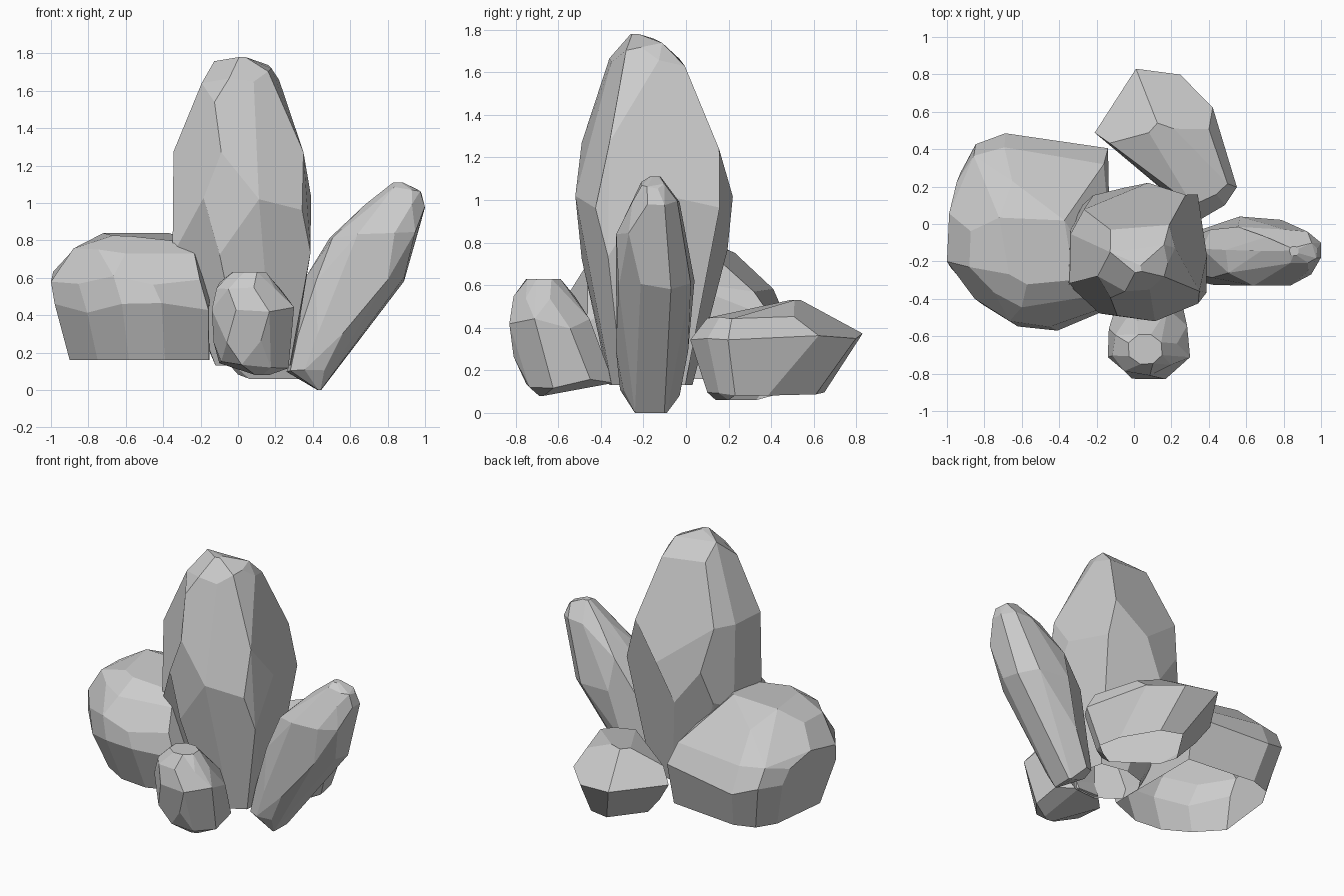
import bpy, bmesh, math, random

random.seed(5)


def fit(points, x0, x1, y0, y1):
    """Stretch a 2D outline to fill a box."""
    xs, ys = [p[0] for p in points], [p[1] for p in points]
    return [(x0 + (x - min(xs)) / (max(xs) - min(xs)) * (x1 - x0),
             y0 + (y - min(ys)) / (max(ys) - min(ys)) * (y1 - y0)) for x, y in points]


def polygon(n, power=1.0):
    """Unit polygon; a power under 1 makes it squarer."""
    def soft(v):
        return math.copysign(abs(v) ** power, v)
    angles = [math.tau * (i + 0.3) / n for i in range(n)]
    return [(soft(math.cos(a)), soft(math.sin(a))) for a in angles]


def rock(name, outline, sections, facet=15, wobble=0.04, shift=0.25, open_base=False):
    """Faceted stone: hull over irregular rings (z, x0, x1, y0, y1)."""
    bm = bmesh.new()
    n = len(outline)
    for k, (z, x0, x1, y0, y1) in enumerate(sections):
        ring = []
        for i in range(n):
            t = random.uniform(-0.5, 0.5) * shift + (shift if k % 2 else 0)
            a, b = outline[i], outline[(i + 1) % n]
            ring.append((a[0] + (b[0] - a[0]) * t, a[1] + (b[1] - a[1]) * t))
        end = k in (0, len(sections) - 1)
        for x, y in fit(ring, x0, x1, y0, y1):
            bm.verts.new((x, y, z + (0 if end else random.uniform(-wobble, wobble))))
    hull = bmesh.ops.convex_hull(bm, input=bm.verts[:])
    loose = {g for g in hull["geom_interior"] + hull["geom_unused"]
             if isinstance(g, bmesh.types.BMVert)}
    bmesh.ops.delete(bm, geom=list(loose), context='VERTS')
    bmesh.ops.dissolve_limit(bm, angle_limit=math.radians(facet), verts=bm.verts[:], edges=bm.edges[:])
    bmesh.ops.recalc_face_normals(bm, faces=bm.faces[:])
    if open_base:
        base = [f for f in bm.faces if f.normal.z < -0.96]
        bmesh.ops.delete(bm, geom=base, context='FACES')
    mesh = bpy.data.meshes.new(name)
    bm.to_mesh(mesh)
    bm.free()
    obj = bpy.data.objects.new(name, mesh)
    bpy.context.collection.objects.link(obj)
    return obj


# Tall upright stone in the middle
rock("tall_stone",
     [(-1, 0.3), (-0.75, 0.75), (-0.1, 1), (0.85, 0.9), (1, 0.2), (1, -0.65),
      (0.4, -0.95), (-0.3, -1), (-1, -0.55)],
     [(0.13, -0.12, 0.29, -0.36, 0.03), (0.4, -0.25, 0.36, -0.43, 0.14),
      (0.75, -0.35, 0.388, -0.49, 0.195), (1.0, -0.36, 0.39, -0.52, 0.22),
      (1.25, -0.345, 0.35, -0.49, 0.16), (1.5, -0.275, 0.265, -0.41, 0.07),
      (1.63, -0.2, 0.22, -0.36, 0.01), (1.72, -0.14, 0.18, -0.31, -0.09),
      (1.78, -0.01, 0.04, -0.26, -0.22)], open_base=True)

# Broad boulder on the left, open underneath
rock("left_boulder",
     [(-1, -0.22), (-0.99, 0.08), (-0.95, 0.27), (-0.86, 0.43), (-0.7, 0.49), (-0.45, 0.43),
      (-0.12, 0.42), (-0.08, 0.0), (-0.13, -0.46), (-0.4, -0.57), (-0.62, -0.55), (-0.82, -0.43)],
     [(0.16, -0.9, -0.12, -0.45, 0.4), (0.3, -0.945, -0.11, -0.53, 0.45),
      (0.45, -0.98, -0.1, -0.57, 0.485), (0.6, -1.0, -0.13, -0.55, 0.41),
      (0.72, -0.88, -0.2, -0.46, 0.23), (0.8, -0.75, -0.28, -0.34, 0.12),
      (0.84, -0.62, -0.36, -0.18, 0.03)],
     shift=0.12, open_base=True)

# Leaning slab on the right
rock("leaning_stone", polygon(9, 0.8),
     [(0.0, 0.42, 0.45, -0.24, -0.09), (0.1, 0.26, 0.51, -0.31, -0.03),
      (0.3, 0.3, 0.66, -0.33, 0.01), (0.6, 0.365, 0.89, -0.345, 0.04),
      (0.83, 0.49, 0.96, -0.33, 0.02), (0.99, 0.68, 1.0, -0.26, -0.03),
      (1.07, 0.78, 0.98, -0.21, -0.09), (1.11, 0.83, 0.88, -0.17, -0.12)], facet=12, wobble=0.02)

# Small stone in front
rock("front_stone", polygon(8),
     [(0.08, 0.07, 0.17, -0.69, -0.6), (0.14, -0.1, 0.27, -0.75, -0.34),
      (0.27, -0.13, 0.29, -0.81, -0.39), (0.42, -0.14, 0.3, -0.83, -0.45),
      (0.55, -0.115, 0.23, -0.81, -0.52), (0.63, -0.03, 0.15, -0.75, -0.59)], wobble=0.025)

# Wedge-shaped stone at the back
rock("back_stone",
     [(0.06, 0.83), (-0.21, 0.48), (0.0, 0.28), (0.33, 0.02), (0.48, 0.1), (0.55, 0.18),
      (0.5, 0.42), (0.43, 0.58), (0.28, 0.74)],
     [(0.06, 0.06, 0.42, 0.14, 0.46), (0.1, 0.0, 0.47, 0.1, 0.65),
      (0.23, -0.12, 0.52, 0.06, 0.75), (0.36, -0.21, 0.55, 0.02, 0.83),
      (0.44, -0.13, 0.5, 0.1, 0.7), (0.53, 0.08, 0.24, 0.42, 0.54)],
     wobble=0.02, shift=0.1, open_base=True)
